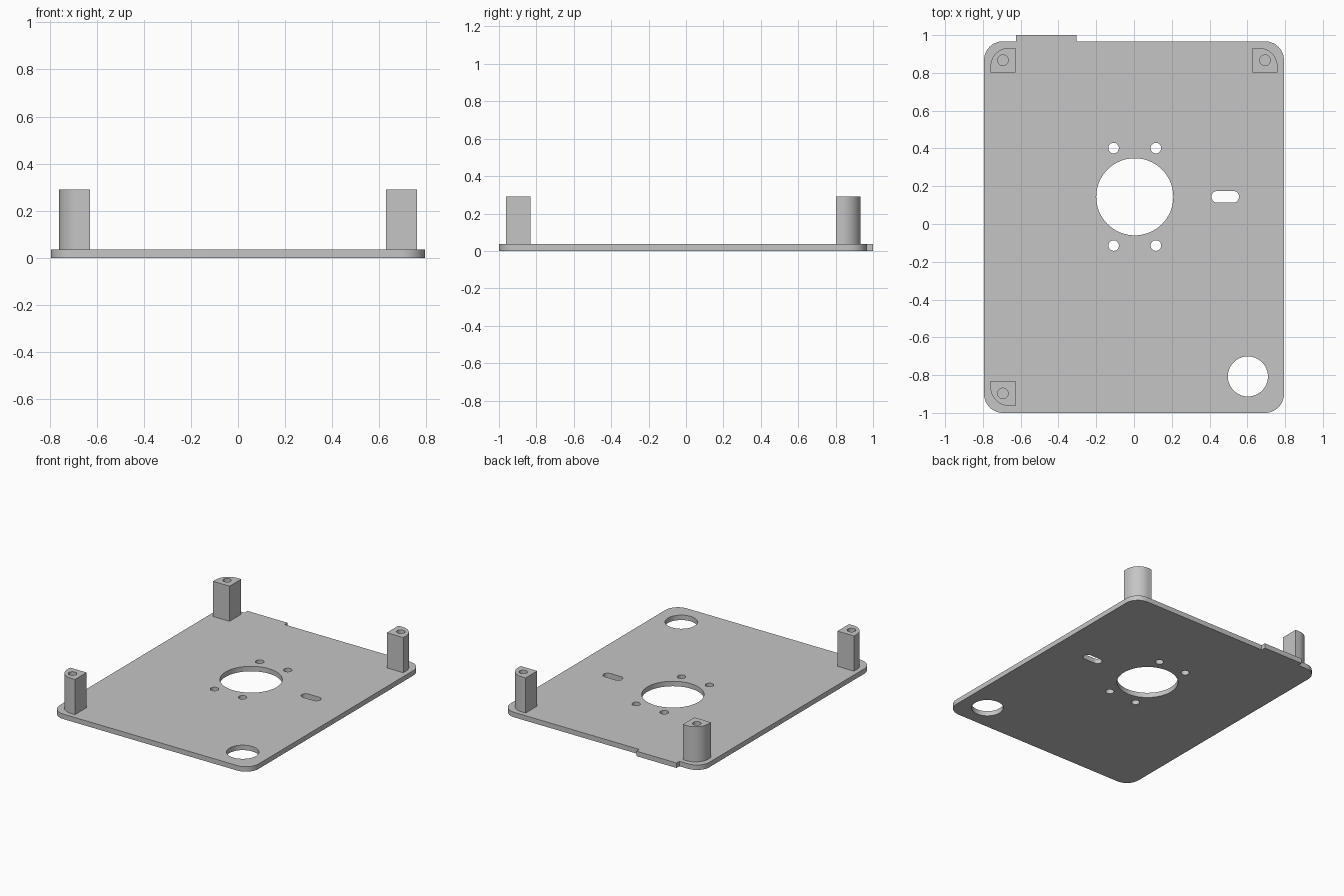
import bpy, bmesh
from math import sin, cos, pi, radians

if "Cube" in bpy.data.objects:
    bpy.data.objects.remove(bpy.data.objects["Cube"])

GREY = (0.56, 0.56, 0.56, 1)
grey = bpy.data.materials.new("plain grey")
grey.use_nodes = True
grey.diffuse_color = GREY
grey.node_tree.nodes["Principled BSDF"].inputs["Base Color"].default_value = GREY


def arc(cx, cy, r, start, end, steps):
    """Points along an arc, angles in degrees."""
    angles = [radians(start + (end - start) * i / steps) for i in range(steps + 1)]
    return [(cx + r * cos(a), cy + r * sin(a)) for a in angles]


def circle(cx, cy, r, steps=48):
    return arc(cx, cy, r, 0, 360, steps)[:-1]


def slot(cx, cy, half_run, r):
    return arc(cx + half_run, cy, r, -90, 90, 16) + arc(cx - half_run, cy, r, 90, 270, 16)


def extrude_profile(name, loops, z0, z1):
    """Flat outline with holes, extruded from z0 to z1."""
    curve = bpy.data.curves.new(name, "CURVE")
    curve.dimensions = "2D"
    curve.fill_mode = "BOTH"
    curve.extrude = (z1 - z0) / 2
    for loop in loops:
        spline = curve.splines.new("POLY")
        spline.points.add(len(loop) - 1)
        for point, (x, y) in zip(spline.points, loop):
            point.co = (x, y, 0, 1)
        spline.use_cyclic_u = True
    obj = bpy.data.objects.new(name, curve)
    bpy.context.collection.objects.link(obj)
    bpy.ops.object.select_all(action="DESELECT")
    obj.select_set(True)
    bpy.context.view_layer.objects.active = obj
    bpy.ops.object.convert(target="MESH")
    obj = bpy.context.object
    mesh = obj.data

    # Weld the caps to the walls and lift into place
    bm = bmesh.new()
    bm.from_mesh(mesh)
    bmesh.ops.remove_doubles(bm, verts=bm.verts, dist=0.0002)
    bmesh.ops.translate(bm, verts=bm.verts, vec=(0, 0, (z0 + z1) / 2))
    bmesh.ops.recalc_face_normals(bm, faces=bm.faces)
    bm.to_mesh(mesh)
    bm.free()
    mesh.materials.clear()
    mesh.materials.append(grey)
    bpy.ops.object.shade_smooth_by_angle(angle=radians(30))
    return obj


# Plate: rounded rectangle with a tab on the back edge
HALF_X, FRONT, BACK, TAB_BACK = 0.794, -1.0, 0.967, 1.0
R, THICK, TOP = 0.1, 0.036, 0.29
ix = HALF_X - R
outline = (arc(-ix, FRONT + R, R, 180, 270, 14) + arc(ix, FRONT + R, R, 270, 360, 14)
           + arc(ix, BACK - R, R, 0, 90, 14)
           + [(-0.304, BACK), (-0.304, TAB_BACK), (-0.624, TAB_BACK), (-0.624, BACK)]
           + arc(-ix, BACK - R, R, 90, 180, 14))

# Openings: centre bore with four screw holes, slot, and corner hole
BORE_X, BORE_Y = 0.004, 0.144
holes = [circle(BORE_X, BORE_Y, 0.204, 96), slot(0.483, BORE_Y, 0.042, 0.031),
         circle(0.603, -0.807, 0.106, 64)]
for sx in (-1, 1):
    for sy in (-1, 1):
        holes.append(circle(BORE_X + sx * 0.112, BORE_Y + sy * 0.258, 0.028, 32))
extrude_profile("base_plate", [outline] + holes, 0, THICK)

# Posts: square with the outer corner rounded and a screw hole down the middle
H = 0.066


def post(name, cx, cy, sx, sy):
    shape = [(-H, -H), (H, -H)] + arc(H - R, H - R, R, 0, 90, 16) + [(-H, H)]
    shape = [(cx + sx * x, cy + sy * y) for x, y in shape]
    extrude_profile(name, [shape, circle(cx, cy, 0.028, 32)], THICK, TOP)


post("back_right_post", -0.694, 0.867, -1, 1)
post("back_left_post", 0.694, 0.867, 1, 1)
post("front_right_post", -0.694, -0.897, -1, -1)
